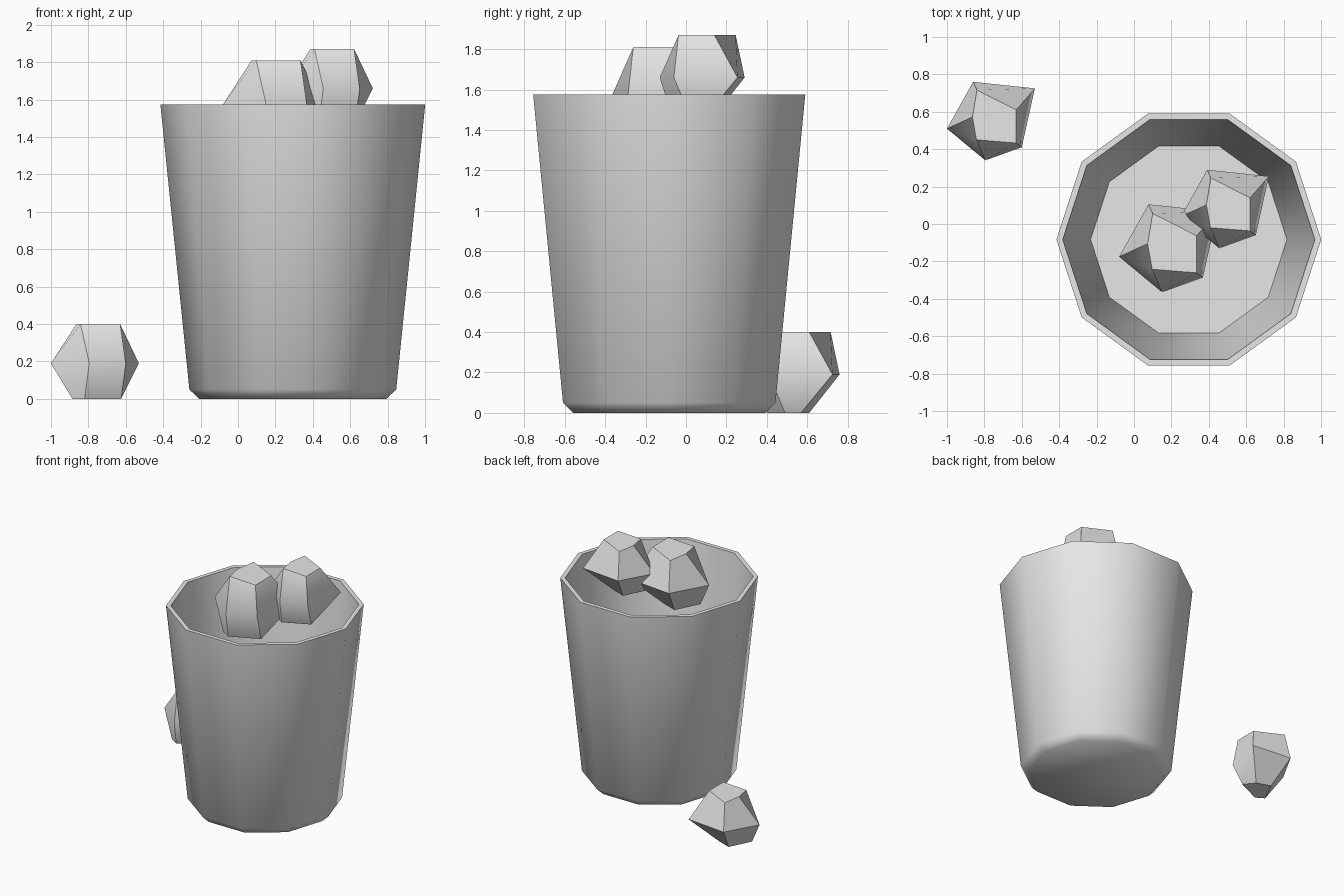
import bpy
import bmesh
from math import cos, sin, pi, radians
from mathutils import Vector

cube = bpy.data.objects.get("Cube")
if cube:
    bpy.data.objects.remove(cube, do_unlink=True)

# One plain grey for everything
grey = bpy.data.materials.new("light_grey")
grey.use_nodes = True
colour = (0.8, 0.8, 0.8, 1)
grey.diffuse_color = colour
for node in grey.node_tree.nodes:
    if node.type == "BSDF_PRINCIPLED":
        node.inputs["Base Color"].default_value = colour


def loft(name, rings, location, scale=1.0):
    """Skin a stack of equal-sized rings and cap both ends."""
    bm = bmesh.new()
    loops = [[bm.verts.new(Vector(p) * scale) for p in ring] for ring in rings]
    n = len(loops[0])
    for low, high in zip(loops, loops[1:]):
        for i in range(n):
            j = (i + 1) % n
            bm.faces.new((low[i], low[j], high[j], high[i]))
    bm.faces.new(loops[0])
    bm.faces.new(loops[-1])
    bmesh.ops.recalc_face_normals(bm, faces=bm.faces)
    mesh = bpy.data.meshes.new(name)
    bm.to_mesh(mesh)
    bm.free()
    mesh.materials.append(grey)
    obj = bpy.data.objects.new(name, mesh)
    obj.location = location
    bpy.context.collection.objects.link(obj)
    bpy.ops.object.select_all(action="DESELECT")
    obj.select_set(True)
    bpy.context.view_layer.objects.active = obj
    bpy.ops.object.shade_smooth_by_angle(angle=radians(50))
    return obj


def circle(radius, z, sides=10):
    return [(radius * cos(2 * pi * i / sides), radius * sin(2 * pi * i / sides), z)
            for i in range(sides)]


# Open bin: bevelled foot, tapered outer wall, rim, inner wall, floor
profile = [(0.50, 0), (0.553, 0.05), (0.708, 1.575), (0.674, 1.575), (0.525, 0.07)]
loft("waste_bin", [circle(r, z) for r, z in profile], (0.293, -0.083, 0))

# Crumpled paper: three irregular five-sided rings, measured from the ball's middle
bottom = [(-0.03, 0.06), (-0.115, -0.11), (-0.05, -0.15), (0.145, -0.06), (0.08, 0.02)]
middle = [(-0.09, 0.21), (-0.23, -0.04), (-0.025, -0.21), (0.17, -0.14), (0.24, 0.175)]
top = [(-0.07, 0.166), (-0.094, 0.022), (-0.072, -0.10), (0.14, -0.117), (0.14, 0.06)]
paper = [[(x, y, z) for x, y in ring]
         for ring, z in ((bottom, 0), (middle, 0.19), (top, 0.40))]

for name, spot, scale in (
    ("paper_ball_on_floor", (-0.77, 0.55, 0), 1.0),
    ("paper_ball_back", (0.481, 0.08, 1.47), 1.0),
    ("paper_ball_front", (0.178, -0.13, 1.362), 1.12),
):
    loft(name, paper, spot, scale)
